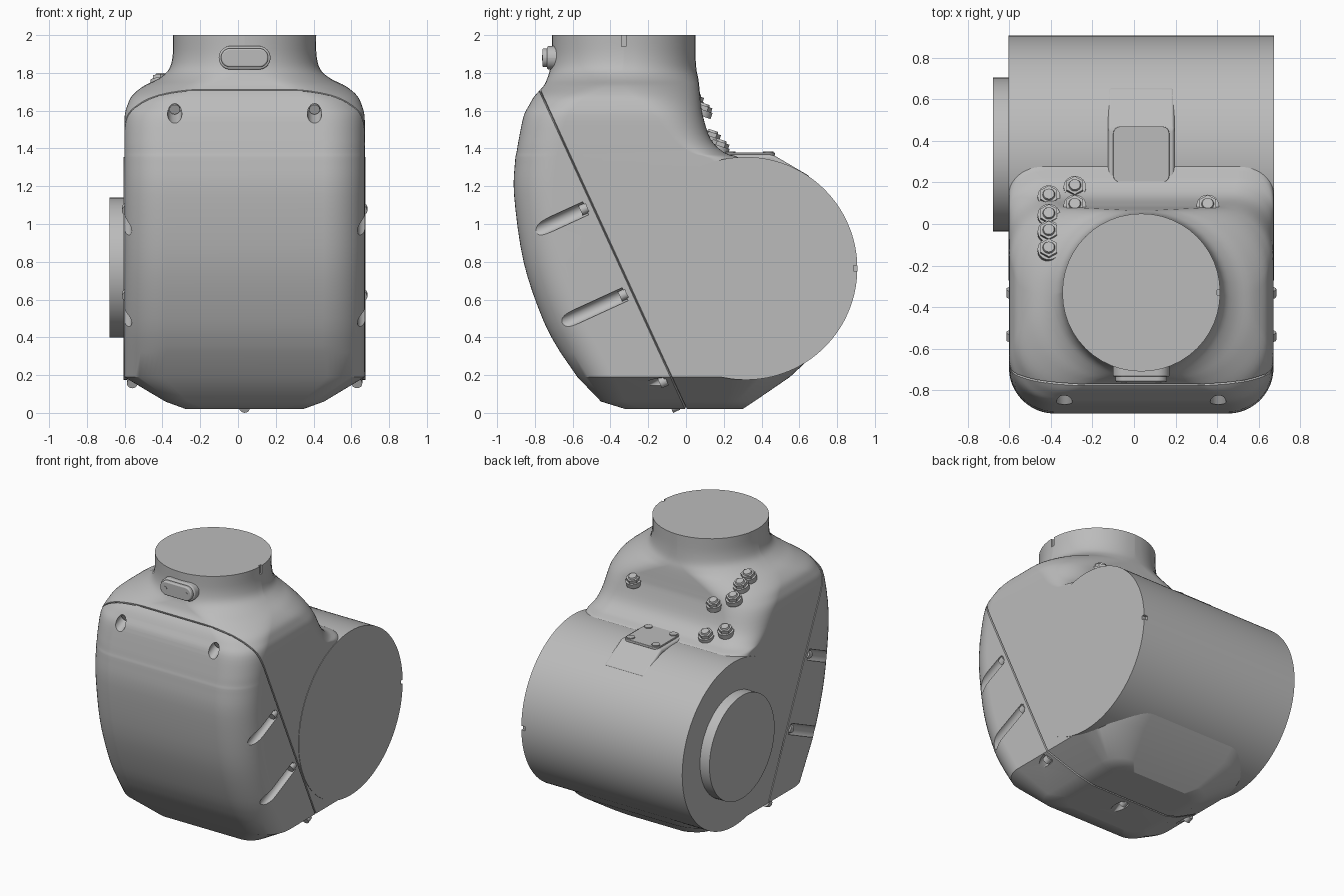
import bpy, bmesh, math
from mathutils import Vector, Matrix
from mathutils.bvhtree import BVHTree

if "Cube" in bpy.data.objects:
    bpy.data.objects.remove(bpy.data.objects["Cube"])

CX = 0.035                                        # middle of the housing across x
SEAM_POINT = Vector((CX, 0, 0.02))
SEAM_DIR = Vector((0, 0.909, 0.417)).normalized()  # the cover bolts run along this

grey = bpy.data.materials.new("cast grey")
grey.use_nodes = True
grey.diffuse_color = (0.5, 0.5, 0.5, 1)
grey.node_tree.nodes["Principled BSDF"].inputs["Base Color"].default_value = (0.5, 0.5, 0.5, 1)


def activate(obj):
    bpy.ops.object.select_all(action='DESELECT')
    obj.select_set(True)
    bpy.context.view_layer.objects.active = obj


def finish(name, bm, bevel=0):
    bmesh.ops.recalc_face_normals(bm, faces=bm.faces)
    mesh = bpy.data.meshes.new(name)
    bm.to_mesh(mesh)
    bm.free()
    mesh.materials.append(grey)
    obj = bpy.data.objects.new(name, mesh)
    bpy.context.collection.objects.link(obj)
    if bevel:
        mod = obj.modifiers.new("soft edge", 'BEVEL')
        mod.width, mod.segments, mod.limit_method = bevel, 3, 'ANGLE'
    return obj


def smooth(obj):
    activate(obj)
    bpy.ops.object.shade_smooth_by_angle(angle=math.radians(32))
    obj.modifiers.new("clean shading", 'WEIGHTED_NORMAL').keep_sharp = True


def rod(bm, start, direction, radius, length, sides=32, tip=None):
    turn = direction.to_track_quat('Z', 'Y').to_matrix().to_4x4()
    place = Matrix.Translation(start + direction * length / 2) @ turn
    bmesh.ops.create_cone(bm, cap_ends=True, segments=sides, radius1=radius,
                          radius2=radius if tip is None else tip, depth=length, matrix=place)


def box(bm, centre, size):
    bmesh.ops.create_cube(bm, size=1, matrix=Matrix.Translation(centre) @ Matrix.Diagonal((*size, 1)))


def prism(name, points, push, bevel=0):
    bm = bmesh.new()
    face = bm.faces.new([bm.verts.new(p) for p in points])
    grown = bmesh.ops.extrude_face_region(bm, geom=[face])["geom"]
    bmesh.ops.translate(bm, vec=push, verts=[g for g in grown if isinstance(g, bmesh.types.BMVert)])
    return finish(name, bm, bevel)


def carve(obj, bm):
    cutter = finish("cutter", bm)
    cutter.hide_render = True
    mod = obj.modifiers.new("carve", 'BOOLEAN')
    mod.operation, mod.object, mod.solver = 'DIFFERENCE', cutter, 'EXACT'
    activate(obj)
    bpy.ops.object.modifier_apply(modifier=mod.name)
    bpy.data.objects.remove(cutter)


# Housing sections: height, half width, front y, back y, front radius, back radius
SECTIONS = [
    (.02, .31, -.32, .3, .1, .1),
    (.06, .42, -.45, .36, .12, .15),
    (.19, .637, -.575, .55, .2, .3),
    (.32, .637, -.665, .69, .22, .3),
    (.5, .637, -.76, .3, .22, .05),
    (.8, .637, -.86, .3, .22, .05),
    (1.15, .637, -.91, .3, .22, .05),
    (1.33, .637, -.905, .3, .22, .15),
    (1.38, .637, -.897, .2, .22, .18),
    (1.45, .637, -.885, .13, .22, .2),
    (1.57, .635, -.86, .09, .23, .25),
    (1.63, .62, -.83, .08, .25, .3),
    (1.68, .595, -.8, .075, .28, .36),
    (1.73, .535, -.755, .07, .33, .4),
    (1.77, .455, -.735, .065, .36, .4),
    (1.82, .4, -.72, .055, .38, .39),
    (1.9, .38, -.71, .05, .38, .38),
    (2, .38, -.71, .05, .38, .38),
]


def ring(z, half, front, back, r_front, r_back):
    points = []
    for quarter, (side, is_back) in enumerate([(1, True), (-1, True), (-1, False), (1, False)]):
        r = min(r_back if is_back else r_front, half - .002, (back - front) / 2 - .002)
        y = back - r if is_back else front + r
        for step in range(13):
            a = math.pi / 2 * (quarter + step / 12)
            points.append((CX + side * (half - r) + r * math.cos(a), y + r * math.sin(a), z))
    return points


def spline(a, b, c, d, t):
    return b + t / 2 * (c - a + t * (2 * a - 5 * b + 4 * c - d + t * (3 * (b - c) + d - a)))


# Main housing: crisp at the base, curved above
levels = list(SECTIONS[:3])
for i in range(3, len(SECTIONS) - 1):
    near = [SECTIONS[i - 1], SECTIONS[i], SECTIONS[i + 1], SECTIONS[min(i + 2, len(SECTIONS) - 1)]]
    levels += [tuple(spline(*v, t / 4) for v in zip(*near)) for t in range(4)]
levels.append(SECTIONS[-1])
bm = bmesh.new()
loops = [[bm.verts.new(p) for p in ring(*level)] for level in levels]
for low, high in zip(loops, loops[1:]):
    for i in range(len(low)):
        j = (i + 1) % len(low)
        bm.faces.new((low[i], low[j], high[j], high[i]))
bm.faces.new(loops[0])
bm.faces.new(loops[-1])
surface = BVHTree.FromBMesh(bm)
housing = finish("housing", bm)

# Bolt pockets of the front cover, with a bolt at the end of each
pockets, bolts = bmesh.new(), bmesh.new()
spots = [(0, 0, .055)]
for side in (-1, 1):
    spots += [(side * .635, side * .622, z) for z in (1.1, .645)]
    spots += [(side * .6, side * .595, .185), (side * .37, side * .37, 1.635)]
for pocket_x, bolt_x, z in spots:
    on_seam = Vector((CX, -.458 * (z - .02), z)) - SEAM_DIR * .04
    rod(pockets, on_seam + Vector((pocket_x, 0, 0)), -SEAM_DIR, .038, .4, 24)
    rod(bolts, on_seam + Vector((bolt_x, 0, 0)) + SEAM_DIR * .01, -SEAM_DIR, .028, .04, 20)
box(pockets, (CX + .38, -.33, 1.98), (.03, .025, .08))
carve(housing, pockets)
smooth(finish("cover_bolts", bolts))

# Seam groove around the front cover
bm = bmesh.new()
bm.from_mesh(housing.data)
for offset in (-.005, 0, .005):
    bmesh.ops.bisect_plane(bm, geom=bm.verts[:] + bm.edges[:] + bm.faces[:],
                           plane_co=SEAM_POINT + SEAM_DIR * offset, plane_no=SEAM_DIR)
bm.normal_update()
groove = [v for v in bm.verts if abs((v.co - SEAM_POINT).dot(SEAM_DIR)) < .0005]
for v, inward in [(v, v.normal.copy()) for v in groove]:
    v.co -= inward * .01
bm.to_mesh(housing.data)
bm.free()
smooth(housing)

# Cross drum with an index notch, and its side flange
bm = bmesh.new()
rod(bm, Vector((-.605, .317, .765)), Vector((1, 0, 0)), .59, 1.28, 128)
drum = finish("drum", bm)
bm = bmesh.new()
box(bm, (.67, .905, .765), (.05, .035, .03))
carve(drum, bm)
smooth(drum)
bm = bmesh.new()
rod(bm, Vector((-.68, .335, .77)), Vector((1, 0, 0)), .37, .1, 96)
smooth(finish("side_flange", bm))

# Raised ridge behind the collar, with a screwed access plate
outline = [(.1, 1.2), (.1, 1.43), (.2, 1.367), (.46, 1.367), (.66, 1.25), (.6, 1.2)]
smooth(prism("plate_ridge", [(-.125, y, z) for y, z in outline], (.32, 0, 0), .015))


def rounded(cx, cy, half_x, half_y, r):
    return [(cx + sx * (half_x - r) + r * math.cos(a), cy + sy * (half_y - r) + r * math.sin(a))
            for q, (sx, sy) in enumerate([(1, 1), (-1, 1), (-1, -1), (1, -1)])
            for a in [math.pi / 2 * (q + s / 8) for s in range(9)]]


plate = rounded(CX, .335, .135, .135, .035)
smooth(prism("access_plate", [(x, y, 1.36) for x, y in plate], (0, 0, .018), .003))
bm = bmesh.new()
for sx in (-1, 1):
    for sy in (-1, 1):
        rod(bm, Vector((CX + sx * .1, .335 + sy * .1, 1.37)), Vector((0, 0, 1)), .027, .015, 20)
smooth(finish("plate_screws", bm))

# Oval badge plate on the collar front, on a wider foot
for name, grow, front in (("oval_foot", .012, -.735), ("oval_plate", 0, -.76)):
    oval = rounded(CX, 1.88, .125 + grow, .05 + grow, .0495 + grow)
    smooth(prism(name, [(x, front, z) for x, z in oval], (0, -.62 - front, 0), .008))
bm = bmesh.new()
for side in (-1, 1):
    rod(bm, Vector((CX + side * .083, -.755, 1.88)), Vector((0, -1, 0)), .014, .008, 16)
smooth(finish("oval_screws", bm))

# Hexagonal plugs on the rear shoulder
bm = bmesh.new()
places = [(-.41, .13), (-.41, .04), (-.41, -.04), (-.41, -.125), (-.285, .175), (-.285, .085), (.355, .085)]
for x, y in places:
    hit, normal, _, _ = surface.ray_cast(Vector((x, y, 3)), Vector((0, 0, -1)))
    out = (normal + Vector((0, .2, .6))).normalized()
    rod(bm, hit - out * .02, out, .054, .035, 28)
    rod(bm, hit + out * .015, out, .046, .022, 6)
    rod(bm, hit + out * .037, out, .03, .012, 20, .026)
smooth(finish("shoulder_plugs", bm))
